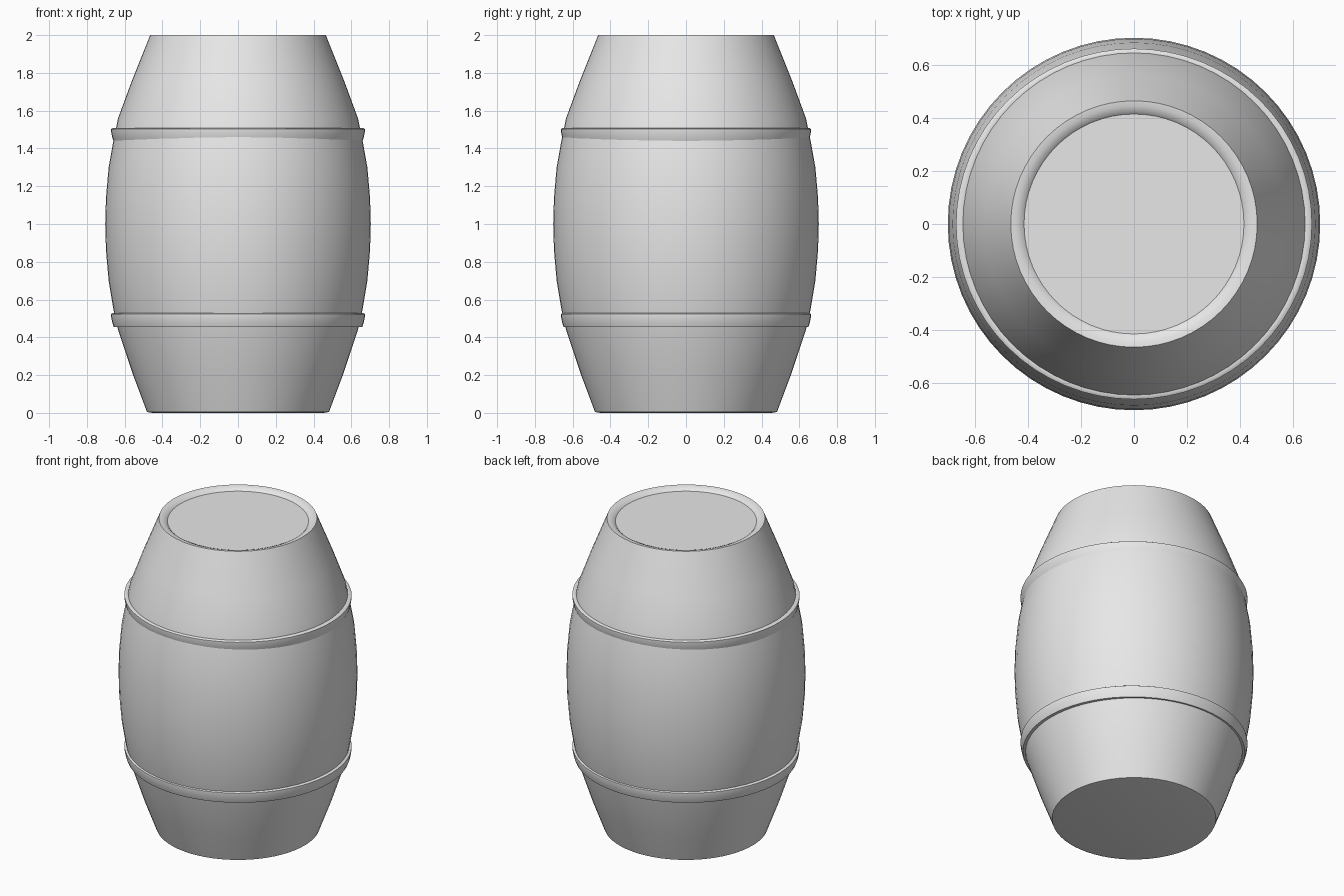
import bpy, bmesh
from math import cos, sin, tau, radians

cube = bpy.data.objects.get("Cube")
if cube:
    bpy.data.objects.remove(cube, do_unlink=True)

grey = bpy.data.materials.new("plain grey")
grey.use_nodes = True
colour = (0.8, 0.8, 0.8, 1)
grey.diffuse_color = colour
grey.node_tree.nodes["Principled BSDF"].inputs["Base Color"].default_value = colour


def lathe(name, profile, closed=False, segments=64, angle=40):
    """Spin a (radius, height) profile, capping open ends."""
    bm = bmesh.new()
    rings = [[bm.verts.new((r * cos(tau * i / segments), r * sin(tau * i / segments), z))
              for i in range(segments)] for r, z in profile]
    pairs = list(zip(rings, rings[1:]))
    if closed:
        pairs.append((rings[-1], rings[0]))
    else:
        bm.faces.new(rings[0][::-1])
        bm.faces.new(rings[-1])
    for low, high in pairs:
        for i in range(segments):
            j = (i + 1) % segments
            bm.faces.new((low[i], low[j], high[j], high[i]))
    bmesh.ops.recalc_face_normals(bm, faces=bm.faces)
    mesh = bpy.data.meshes.new(name)
    bm.to_mesh(mesh)
    bm.free()
    mesh.materials.append(grey)
    obj = bpy.data.objects.new(name, mesh)
    bpy.context.collection.objects.link(obj)
    bpy.ops.object.select_all(action="DESELECT")
    obj.select_set(True)
    bpy.context.view_layer.objects.active = obj
    bpy.ops.object.shade_smooth_by_angle(angle=radians(angle))
    return obj


# Bulging body with a softened foot, a rounded rim and a shallow recessed lid
lathe("barrel_body", [
    (0.455, 0), (0.482, 0.005), (0.555, 0.2), (0.635, 0.44), (0.66, 0.55),
    (0.685, 0.7), (0.699, 0.86), (0.703, 1.0), (0.699, 1.14), (0.685, 1.3),
    (0.66, 1.44), (0.635, 1.56), (0.565, 1.75), (0.465, 2.0),
    (0.445, 1.998), (0.425, 1.99), (0.415, 1.98)])

# Two hoops, slightly flared toward the top and a touch wider from side to side
for name, z in (("lower_hoop", 0.455), ("upper_hoop", 1.435)):
    hoop = lathe(name, [
        (0.62, z), (0.658, z), (0.665, z + 0.02), (0.672, z + 0.055),
        (0.672, z + 0.068), (0.662, z + 0.074), (0.645, z + 0.072), (0.62, z + 0.06)],
        closed=True)
    hoop.scale.y = 0.985
